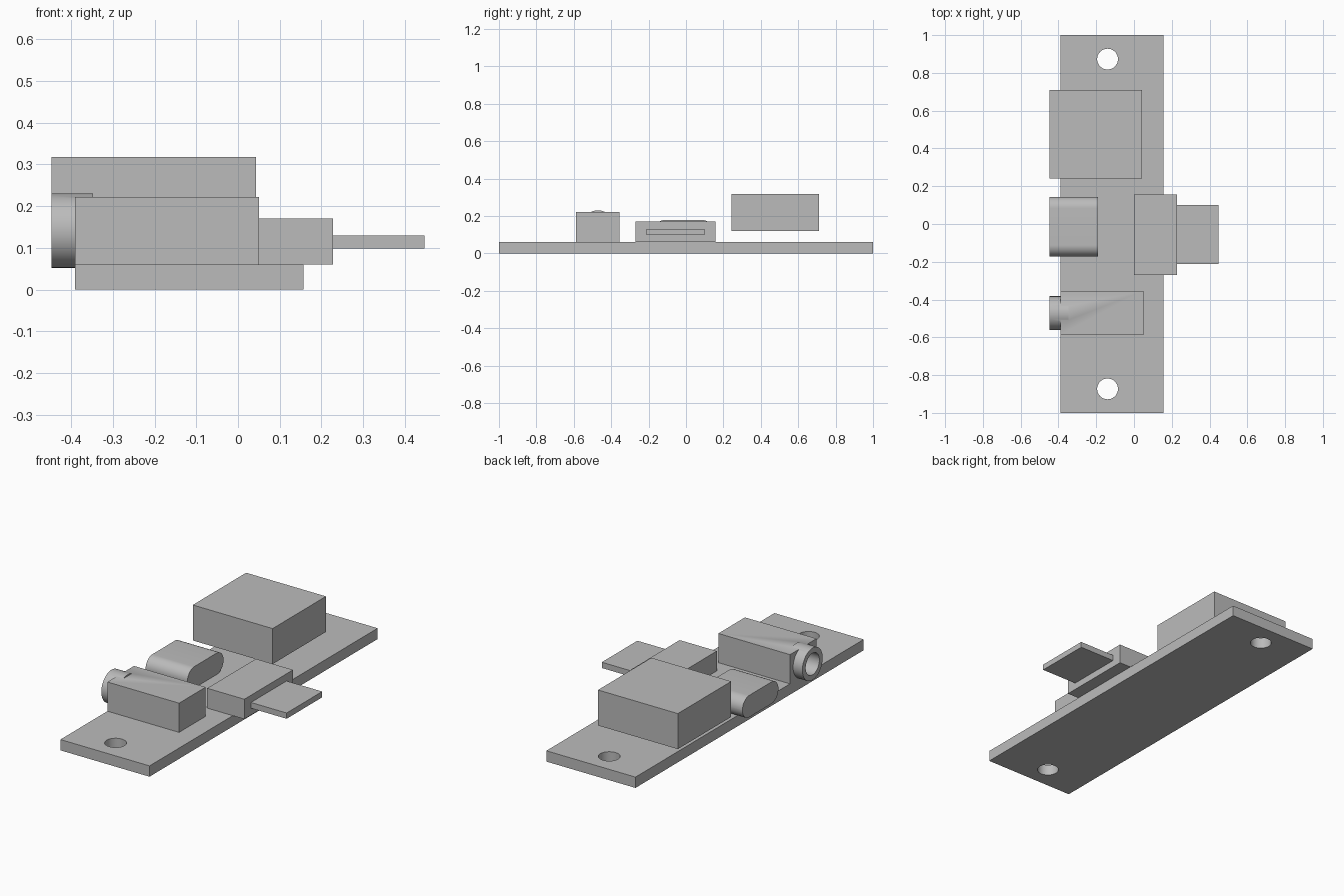
import bpy
import math

old = bpy.data.objects.get("Cube")
if old:
    bpy.data.objects.remove(old, do_unlink=True)

grey = bpy.data.materials.new("plain grey")
grey.use_nodes = True
colour = (0.5, 0.5, 0.5, 1)
grey.diffuse_color = colour
grey.node_tree.nodes["Principled BSDF"].inputs["Base Color"].default_value = colour


def box(name, x, y, z):
    """Box from (min, max) ranges."""
    mid = [(a + b) / 2 for a, b in (x, y, z)]
    bpy.ops.mesh.primitive_cube_add(size=1, location=mid)
    ob = bpy.context.object
    ob.name = name
    ob.scale = [b - a for a, b in (x, y, z)]
    bpy.ops.object.transform_apply(location=False, rotation=False, scale=True)
    ob.data.materials.append(grey)
    return ob


def cylinder(name, radius, depth, location, along_x=False):
    bpy.ops.mesh.primitive_cylinder_add(vertices=48, radius=radius, depth=depth, location=location)
    ob = bpy.context.object
    ob.name = name
    if along_x:
        ob.rotation_euler.y = math.pi / 2
        bpy.ops.object.transform_apply(location=False, rotation=True, scale=False)
    ob.data.materials.append(grey)
    return ob


def combine(target, other, operation):
    """Apply a boolean and remove the helper."""
    other.hide_render = True
    mod = target.modifiers.new("boolean", "BOOLEAN")
    mod.operation = operation
    mod.solver = "EXACT"
    mod.object = other
    bpy.context.view_layer.objects.active = target
    bpy.ops.object.modifier_apply(modifier=mod.name)
    bpy.data.objects.remove(other, do_unlink=True)


def smooth(ob):
    bpy.ops.object.select_all(action="DESELECT")
    ob.select_set(True)
    bpy.context.view_layer.objects.active = ob
    bpy.ops.object.shade_smooth_by_angle(angle=math.radians(30))


# Circuit board with two mounting holes
board = box("circuit_board", (-0.39, 0.157), (-1, 1), (0, 0.06))
for side in (-1, 1):
    combine(board, cylinder("hole_cutter", 0.055, 0.3, (-0.14, side * 0.873, 0.03)), "DIFFERENCE")
smooth(board)

# Large connector block, raised above the board
box("connector_block", (-0.447, 0.043), (0.242, 0.71), (0.12, 0.317))

# Audio socket: body, collar and bored opening
socket = box("audio_socket", (-0.39, 0.05), (-0.588, -0.355), (0.06, 0.222))
collar = cylinder("socket_collar", 0.089, 0.1, (-0.397, -0.471, 0.141), True)
combine(socket, collar, "UNION")
bore = cylinder("bore_cutter", 0.06, 0.45, (-0.25, -0.471, 0.141), True)
combine(socket, bore, "DIFFERENCE")
smooth(socket)

# Power port with fully rounded ends
port = box("power_port", (-0.447, -0.19), (-0.172, 0.144), (0.058, 0.179))
bevel = port.modifiers.new("round", "BEVEL")
bevel.width = 0.0604
bevel.segments = 12
bevel.limit_method = "WEIGHT"
weights = port.data.attributes.new("bevel_weight_edge", "FLOAT", "EDGE")
for edge in port.data.edges:
    a, b = (port.data.vertices[i].co for i in edge.vertices)
    weights.data[edge.index].value = 1.0 if abs(a.x - b.x) > 0.1 else 0.0
bpy.context.view_layer.objects.active = port
bpy.ops.object.modifier_apply(modifier=bevel.name)
smooth(port)

# Card slot and its protruding card
box("card_slot", (0, 0.228), (-0.27, 0.157), (0.06, 0.17))
box("memory_card", (0.22, 0.447), (-0.212, 0.1), (0.098, 0.13))
